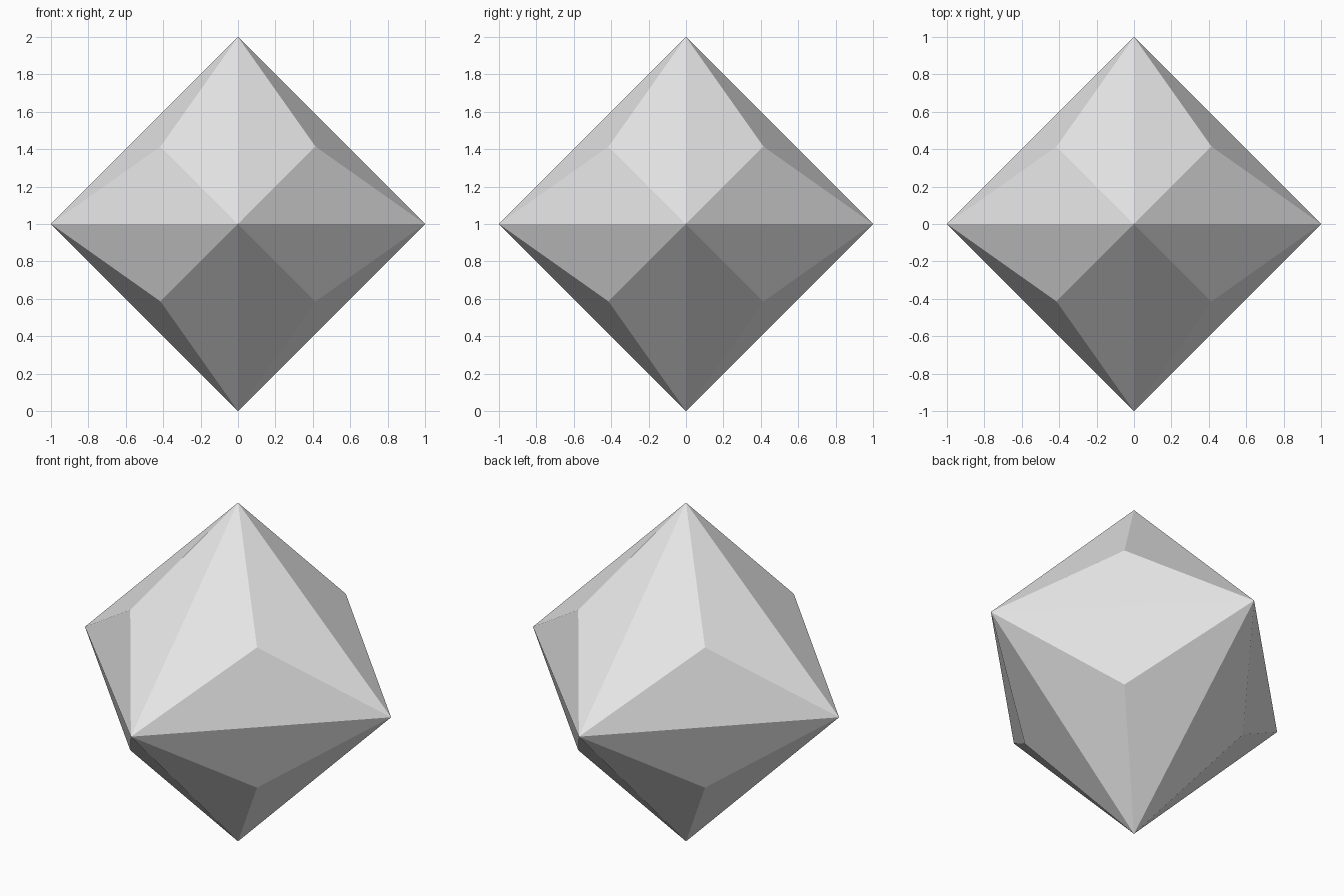
import bpy, bmesh, math
from itertools import product
from mathutils import Vector

if "Cube" in bpy.data.objects:
    bpy.data.objects.remove(bpy.data.objects["Cube"])

# Flat-shaded triakis octahedron: an octahedron with a low pyramid on each face
R = 1.0                    # octahedron corner radius
A = math.sqrt(2) - 1       # pyramid tip coordinate on each axis
CENTRE = Vector((0, 0, 1))

grey = bpy.data.materials.new("light_grey")
grey.diffuse_color = (0.8, 0.8, 0.8, 1)
grey.use_nodes = True
grey.node_tree.nodes["Principled BSDF"].inputs["Base Color"].default_value = grey.diffuse_color

bm = bmesh.new()

# Six octahedron corners
for axis in range(3):
    for sign in (-1, 1):
        p = Vector((0, 0, 0))
        p[axis] = sign * R
        bm.verts.new(p + CENTRE)

# Eight pyramid tips, one per octant
for signs in product((-1, 1), repeat=3):
    bm.verts.new(Vector(signs) * A + CENTRE)

# Skin the points into 24 flat triangles
bmesh.ops.convex_hull(bm, input=bm.verts[:])
bmesh.ops.recalc_face_normals(bm, faces=bm.faces[:])

mesh = bpy.data.meshes.new("faceted_solid")
bm.to_mesh(mesh)
bm.free()
mesh.materials.append(grey)
bpy.context.collection.objects.link(bpy.data.objects.new("faceted_solid", mesh))
